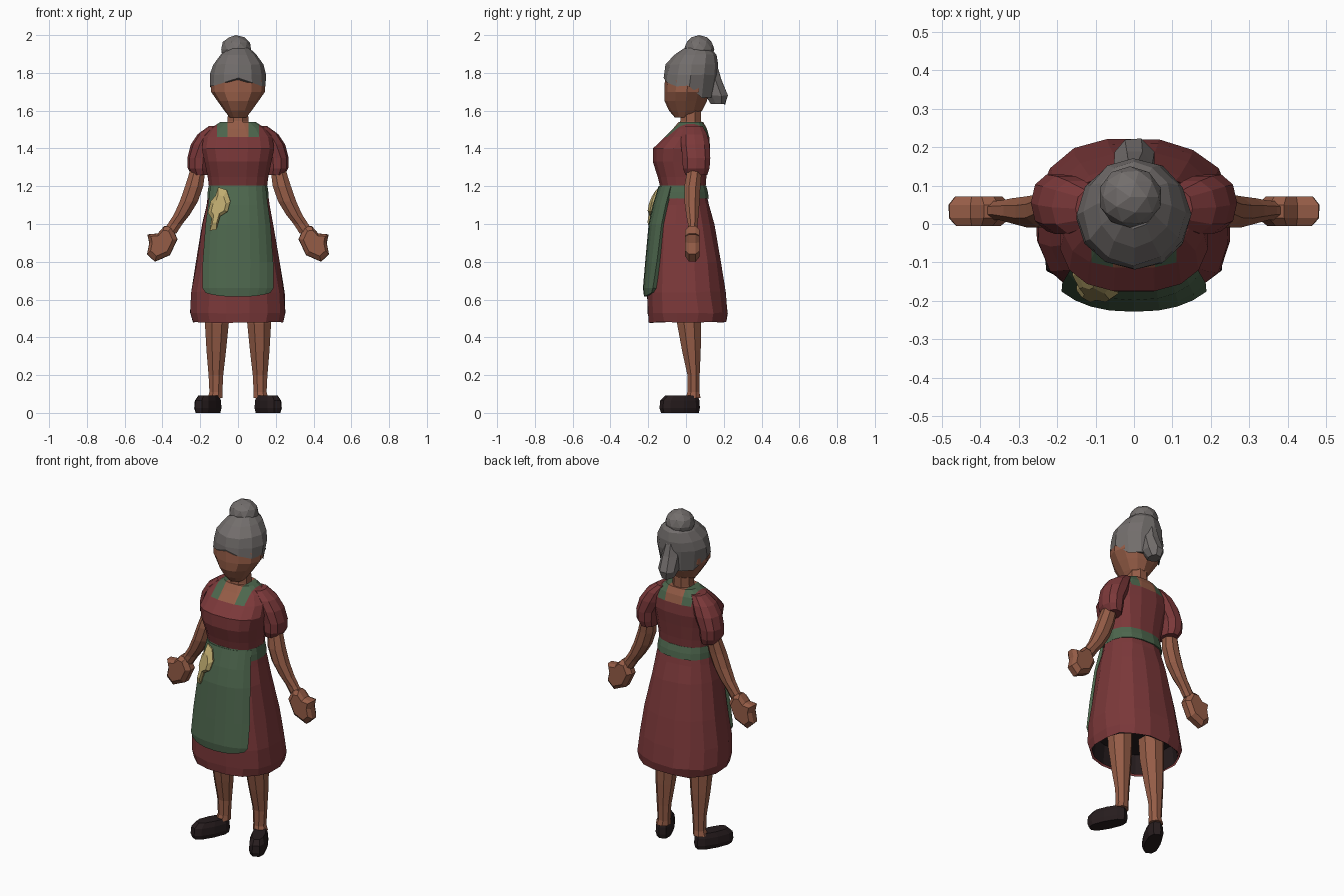
import bpy, bmesh, math, random
from mathutils import Vector, Matrix

if "Cube" in bpy.data.objects:
    bpy.data.objects.remove(bpy.data.objects["Cube"])
random.seed(4)


def material(name, r, g, b):
    m = bpy.data.materials.new(name)
    m.diffuse_color = (r, g, b, 1)
    m.use_nodes = True
    m.node_tree.nodes["Principled BSDF"].inputs["Base Color"].default_value = m.diffuse_color
    return m


RED = material("dress red", 0.20, 0.040, 0.042)
GREEN = material("apron green", 0.075, 0.135, 0.075)
SKIN = material("brown skin", 0.30, 0.108, 0.062)
HAIR = material("grey hair", 0.17, 0.155, 0.15)
DARK = material("shoe black", 0.02, 0.012, 0.013)
CLOTH = material("cloth yellow", 0.52, 0.41, 0.16)


def finish(name, bm, mats, mirror=False):
    bmesh.ops.recalc_face_normals(bm, faces=bm.faces)
    me = bpy.data.meshes.new(name)
    bm.to_mesh(me)
    bm.free()
    ob = bpy.data.objects.new(name, me)
    bpy.context.collection.objects.link(ob)
    for m in mats:
        me.materials.append(m)
    if mirror:
        mod = ob.modifiers.new("mirror", 'MIRROR')
        mod.use_mirror_merge = False
    return ob


def ring_point(ring, a, p):
    # ring = (z, centre x, half width, front y, back y); a = angle from the front
    z, cx, rx, yf, yb = ring
    s, c = math.sin(a), math.cos(a)
    x = math.copysign(abs(s) ** (2 / p), s) * rx
    y = math.copysign(abs(c) ** (2 / p), c) * (yb - yf) / 2
    return Vector((cx + x, (yf + yb) / 2 - y, z))


def loft(rings, n=8, p=2.0, shift=0.5, bottom=True, top=True, jitter=0.0):
    bm = bmesh.new()
    loops = []
    for r in rings:
        loop = []
        for i in range(n):
            co = ring_point(r, 2 * math.pi * (i + shift) / n, p)
            co += Vector([random.uniform(-jitter, jitter) for _ in range(3)])
            loop.append(bm.verts.new(co))
        loops.append(loop)
    for a, b in zip(loops, loops[1:]):
        for i in range(n):
            j = (i + 1) % n
            bm.faces.new((a[i], a[j], b[j], b[i]))
    if bottom:
        bm.faces.new(loops[0])
    if top:
        bm.faces.new(loops[-1])
    return bm


def layered_prism(outline, layers):
    # outline in x,z; layers = (y, scale about centre)
    bm = bmesh.new()
    cx = sum(q[0] for q in outline) / len(outline)
    cz = sum(q[1] for q in outline) / len(outline)
    loops = [[bm.verts.new((cx + (x - cx) * k, y, cz + (z - cz) * k)) for x, z in outline]
             for y, k in layers]
    for a, b in zip(loops, loops[1:]):
        for i in range(len(a)):
            j = (i + 1) % len(a)
            bm.faces.new((a[i], a[j], b[j], b[i]))
    bm.faces.new(loops[0])
    bm.faces.new(loops[-1])
    return bm


# skirt, flared, open below
SKIRT = [(0.48, 0, .245, -.198, .215), (0.53, 0, .256, -.205, .225), (0.64, 0, .25, -.207, .21),
         (0.80, 0, .223, -.198, .185), (1.00, 0, .19, -.18, .15), (1.10, 0, .168, -.16, .125),
         (1.20, 0, .152, -.135, .10)]
finish("skirt", loft(SKIRT, 16, 2.4, bottom=False, jitter=.004), [RED])
lining = [(0.485, 0, .236, -.19, .206), (0.60, 0, .225, -.18, .195)]
finish("skirt_lining", loft(lining, 16, 2.4, bottom=False), [DARK])

# apron panel following the front of the skirt
bm = bmesh.new()
apron_rings = [(0.615, 0, .255, -.222, .21), (0.66, 0, .255, -.228, .21), (0.80, 0, .233, -.216, .185),
               (1.00, 0, .199, -.198, .15), (1.10, 0, .177, -.176, .125), (1.20, 0, .158, -.146, .10)]
rows = []
for ring, half in zip(apron_rings, (38, 44, 50, 57, 61, 66)):
    row = []
    for i in range(9):
        t = i / 4 - 1
        co = ring_point(ring, math.radians(half * t), 2.4)
        if ring[0] < 0.63:
            co.z += 0.02 * t * t
        row.append(bm.verts.new(co))
    rows.append(row)
for a, b in zip(rows, rows[1:]):
    for i in range(8):
        bm.faces.new((a[i], a[i + 1], b[i + 1], b[i]))
apron = finish("apron", bm, [GREEN])
solid = apron.modifiers.new("thickness", 'SOLIDIFY')
solid.thickness = 0.03
solid.offset = -1 if apron.data.polygons[20].normal.y < 0 else 1
band = [(1.135, 0, .165, -.155, .123), (1.17, 0, .163, -.15, .118), (1.205, 0, .158, -.142, .108)]
finish("waistband", loft(band, 16, 2.4), [GREEN])

# bodice with neckline skin and apron straps
BODICE = [(1.19, 0, .155, -.137, .105), (1.25, 0, .163, -.152, .11), (1.33, 0, .18, -.178, .12),
          (1.40, 0, .195, -.177, .13), (1.46, 0, .185, -.115, .125), (1.505, 0, .15, -.07, .112),
          (1.54, 0, .095, -.04, .092)]
bm = loft(BODICE, 16, 2.5)
for x in (-.11, -.055, .055, .11):
    bmesh.ops.bisect_plane(bm, geom=bm.verts[:] + bm.edges[:] + bm.faces[:],
                           plane_co=(x, 0, 0), plane_no=(1, 0, 0))
for f in bm.faces:
    c = f.calc_center_median()
    if c.z > 1.461:
        f.material_index = 2 if abs(c.x) < .055 else 1 if abs(c.x) < .11 else 0
finish("bodice", bm, [RED, GREEN, SKIN])

# puffed sleeves
SLEEVE = [(1.26, .2, .045, -.005, .115), (1.295, .208, .058, -.02, .128), (1.35, .206, .062, -.022, .132),
          (1.42, .178, .072, -.03, .128), (1.475, .15, .064, -.028, .115), (1.52, .112, .04, -.01, .09)]
finish("sleeve", loft(SLEEVE, 10, 2.2), [RED], True)

# arms
ARM = [(1.32, .205, .04, .01, .09), (1.20, .232, .052, -.012, .08), (1.12, .260, .052, -.012, .075),
       (1.05, .297, .046, -.002, .07), (1.0, .333, .042, .008, .063), (0.95, .368, .045, .01, .06)]
finish("arm", loft(ARM, 8), [SKIN], True)

# fists
FIST = [(.35, .985), (.39, .99), (.425, .95), (.48, .945), (.47, .90), (.482, .84),
        (.44, .80), (.36, .835), (.32, .92)]
finish("hand", layered_prism(FIST, [(-.005, .72), (.015, .98), (.05, 1.0), (.072, .75)]), [SKIN], True)

# legs
LEG = [(0.08, .122, .042, -.005, .08), (0.11, .117, .037, .005, .073), (0.20, .117, .042, .005, .075),
       (0.33, .115, .056, -.025, .082), (0.47, .112, .068, -.052, .085), (0.64, .11, .075, -.06, .085)]
finish("leg", loft(LEG, 8), [SKIN], True)

# shoes, toes turned out
SHOE = [(0.0, 0, .043, -.11, .105), (0.025, 0, .05, -.118, .11), (0.065, 0, .047, -.114, .108),
        (0.092, 0, .036, -.085, .10)]
bm = loft(SHOE, 10, 2.6)
bm.transform(Matrix.Translation((.158, -.03, 0)) @ Matrix.Rotation(math.radians(27), 4, 'Z'))
finish("shoe", bm, [DARK], True)

# neck and face
NECK = [(1.50, 0, .075, -.055, .09), (1.545, 0, .06, -.035, .085), (1.64, 0, .055, -.03, .085)]
finish("neck", loft(NECK, 8), [SKIN])
FACE = [(1.565, 0, .045, -.06, .04), (1.60, 0, .072, -.09, .085), (1.65, 0, .108, -.113, .11),
        (1.70, 0, .143, -.115, .125), (1.76, 0, .143, -.112, .135), (1.83, 0, .12, -.095, .14)]
finish("face", loft(FACE, 12, shift=0), [SKIN])

# hair cap, hairline raised at the forehead and lowered at the nape
CAP = [(1.73, 0, .147, -.118, .15), (1.79, 0, .147, -.118, .168), (1.845, 0, .134, -.106, .17),
       (1.895, 0, .098, -.06, .16), (1.93, 0, .06, -.01, .13)]
bm = loft(CAP, 12, shift=0, jitter=.003)
for v in bm.verts:
    if v.co.z < 1.75:
        if v.co.y < -.08:
            v.co.z += .045 if abs(v.co.x) < .03 else .02
        elif v.co.y > .05:
            v.co.z -= .06
            v.co.x *= .85
finish("hair", bm, [HAIR])

# top bun and low knot at the nape
bm = bmesh.new()
bmesh.ops.create_icosphere(bm, subdivisions=2, radius=1,
                           matrix=Matrix.Translation((-.01, .07, 1.925)) @ Matrix.Diagonal((.083, .08, .075, 1)))
finish("hair_bun", bm, [HAIR])
KNOT = [(1.635, 0, .036, .13, .212), (1.68, 0, .055, .10, .226), (1.76, 0, .055, .08, .19),
        (1.85, 0, .035, .06, .165)]
finish("hair_knot", loft(KNOT, 8, jitter=.003), [HAIR])

# cloth tucked in the waistband, lying on the apron's slope
RAG = [(-.105, 1.195), (-.06, 1.18), (-.04, 1.12), (-.055, 1.065), (-.095, 1.04), (-.115, .97),
       (-.15, .965), (-.14, 1.03), (-.16, 1.06), (-.145, 1.12), (-.12, 1.15)]
bm = layered_prism(RAG, [(.01, .95), (-.012, 1.0), (-.028, .65)])
for v in bm.verts:
    x, z = v.co.x, v.co.z
    i = max(k for k in range(5) if apron_rings[k][0] <= z)
    a, b = apron_rings[i], apron_rings[i + 1]
    t = (z - a[0]) / (b[0] - a[0])
    rx, yf, yb = (a[k] + (b[k] - a[k]) * t for k in (2, 3, 4))
    depth = (1 - min(.98, abs(x) / rx) ** 2.4) ** (1 / 2.4)
    v.co.y += (yf + yb) / 2 - depth * (yb - yf) / 2
finish("cloth", bm, [CLOTH])
